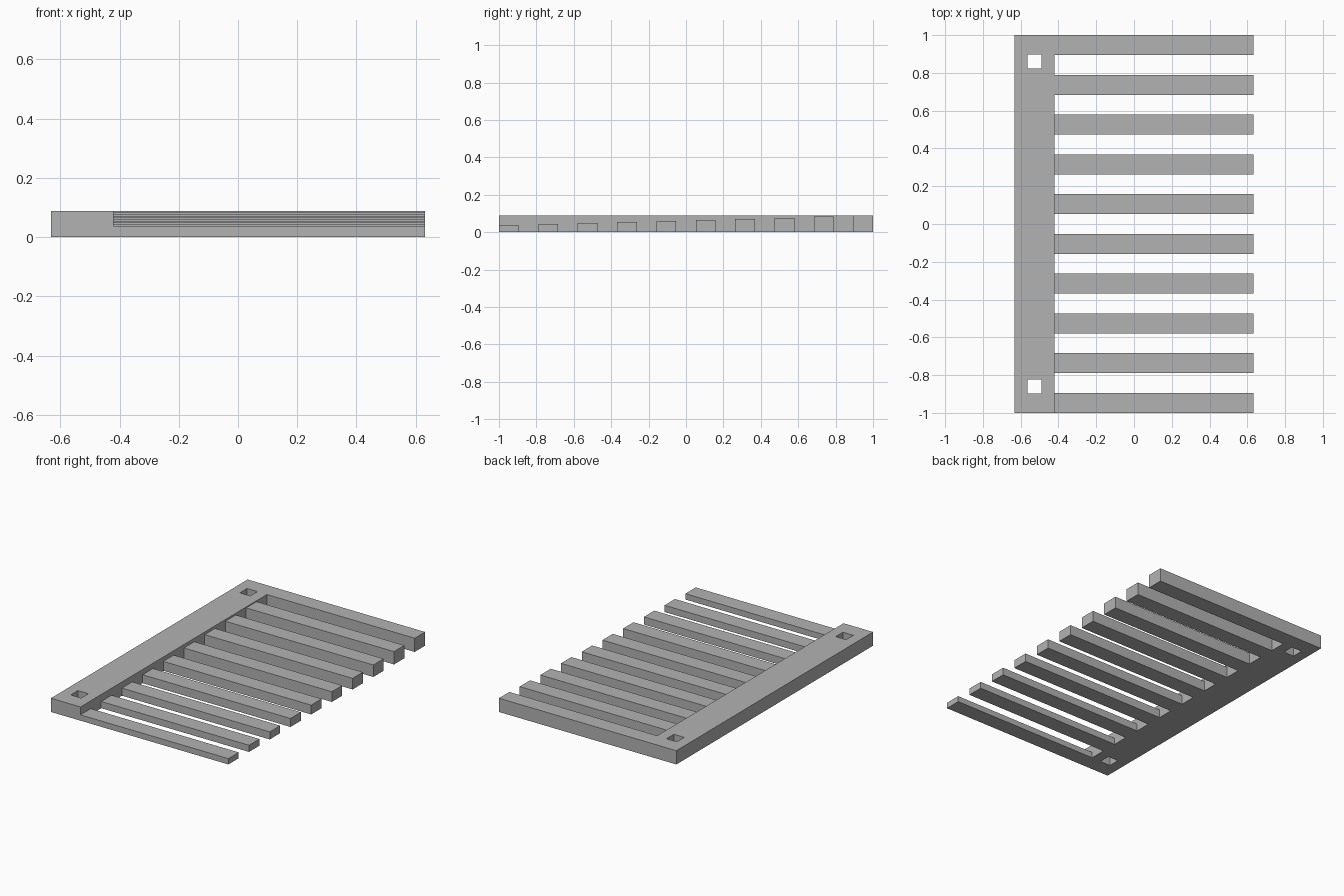
import bpy
import bmesh

cube = bpy.data.objects.get("Cube")
if cube:
    bpy.data.objects.remove(cube, do_unlink=True)

# Layout: everything sits on a 19-step module along y
M = 2 / 19
LEFT, RIGHT = -6 * M, 6 * M
INNER = LEFT + 2 * M
LOW, HIGH = 0.0375, 0.0885
TEETH = 10

grey = bpy.data.materials.new("plain grey")
grey.use_nodes = True
colour = (0.45, 0.45, 0.45, 1)
grey.diffuse_color = colour
grey.node_tree.nodes["Principled BSDF"].inputs["Base Color"].default_value = colour


def prism(name, outline, z0, z1):
    """Extrude a flat outline upward into a solid."""
    bm = bmesh.new()
    face = bm.faces.new([bm.verts.new((x, y, z0)) for x, y in outline])
    top = bmesh.ops.extrude_face_region(bm, geom=[face])["geom"]
    verts = [v for v in top if isinstance(v, bmesh.types.BMVert)]
    bmesh.ops.translate(bm, verts=verts, vec=(0, 0, z1 - z0))
    bmesh.ops.recalc_face_normals(bm, faces=bm.faces)
    mesh = bpy.data.meshes.new(name)
    bm.to_mesh(mesh)
    bm.free()
    mesh.materials.append(grey)
    obj = bpy.data.objects.new(name, mesh)
    bpy.context.collection.objects.link(obj)
    return obj


def rect(x0, x1, y0, y1):
    return [(x0, y0), (x1, y0), (x1, y1), (x0, y1)]


# Spine and the full-height last tooth, one flush L-shaped piece
spine = prism("spine", [(LEFT, -1), (INNER, -1), (INNER, 1 - M),
                        (RIGHT, 1 - M), (RIGHT, 1), (LEFT, 1)], 0, HIGH)

# Square mounting holes through both ends of the spine
hole_x, hole_y, half = LEFT + M, 0.86, 0.037
for side in (-1, 1):
    y = side * hole_y
    cutter = prism("hole_cutter", rect(hole_x - half, hole_x + half, y - half, y + half), -0.1, 0.2)
    cutter.hide_render = True
    cut = spine.modifiers.new("mounting_hole", 'BOOLEAN')
    cut.operation = 'DIFFERENCE'
    cut.solver = 'EXACT'
    cut.object = cutter
    bpy.context.view_layer.objects.active = spine
    bpy.ops.object.modifier_apply(modifier=cut.name)
    bpy.data.objects.remove(cutter, do_unlink=True)

# Remaining teeth, rising evenly from front to back
for i in range(TEETH - 1):
    y = -1 + 2 * M * i
    height = LOW + (HIGH - LOW) * i / (TEETH - 1)
    prism(f"tooth_{i + 1}", rect(INNER, RIGHT, y, y + M), 0, height)
